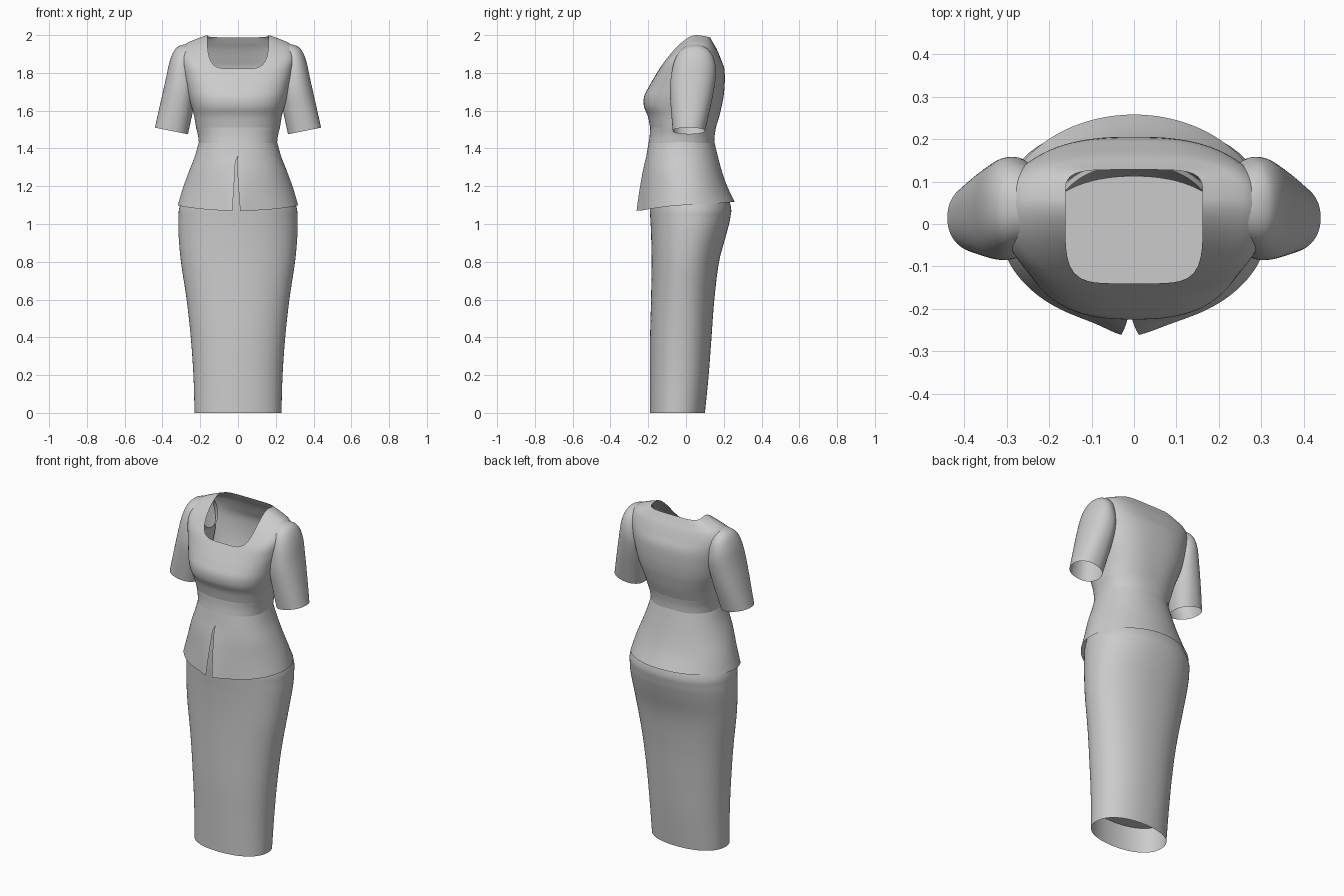
import bpy, bmesh, math

if "Cube" in bpy.data.objects:
    bpy.data.objects.remove(bpy.data.objects["Cube"])

SEG = 72


def smooth_rows(rows, steps=5):
    """Catmull-Rom interpolation of the section parameters."""
    out = []
    for i in range(len(rows) - 1):
        p0, p1 = rows[max(i - 1, 0)], rows[i]
        p2, p3 = rows[i + 1], rows[min(i + 2, len(rows) - 1)]
        for k in range(steps):
            t = k / steps
            out.append([0.5 * (2 * b + (c - a) * t + (2 * a - 5 * b + 4 * c - d) * t * t
                               + (3 * b - a - 3 * c + d) * t ** 3)
                        for a, b, c, d in zip(p0, p1, p2, p3)])
    out.append(list(rows[-1]))
    return out


def loft(name, rings, closed=True):
    """Skin a list of point rings into a smooth open shell."""
    bm = bmesh.new()
    grid = [[bm.verts.new(p) for p in r] for r in rings]
    n = len(grid[0])
    for a, b in zip(grid, grid[1:]):
        for j in range(n if closed else n - 1):
            k = (j + 1) % n
            bm.faces.new((a[j], a[k], b[k], b[j]))
    bmesh.ops.remove_doubles(bm, verts=bm.verts, dist=0.0002)
    bmesh.ops.recalc_face_normals(bm, faces=bm.faces)
    for f in bm.faces:
        f.smooth = True
    me = bpy.data.meshes.new(name)
    bm.to_mesh(me)
    bm.free()
    ob = bpy.data.objects.new(name, me)
    bpy.context.collection.objects.link(ob)
    return ob


def section(row, angles):
    """Rounded body section: z front/side/back, half width, y front/centre/back, squareness."""
    zf, zs, zb, hw, yf, yc, yb, n = row
    pts = []
    for a in angles:
        c, s = math.cos(a), math.sin(a)
        r = (abs(c) ** n + abs(s) ** n) ** (-1 / n)
        v = s * r
        y = yc + v * ((yb - yc) if v > 0 else (yc - yf))
        z = zs + ((zb if v > 0 else zf) - zs) * min(abs(v), 1) ** 1.6
        pts.append([hw * c * r, y, z])
    return pts


FULL = [2 * math.pi * i / SEG for i in range(SEG)]


def flat(z, hw, yf, yb, n=2.2):
    return (z, z, z, hw, yf, (yf + yb) / 2, yb, n)


# pencil skirt, running up under the peplum
skirt_rows = [flat(0, .23, -.19, .10), flat(.2, .236, -.19, .12), flat(.4, .25, -.19, .135),
              flat(.6, .272, -.185, .15), flat(.8, .302, -.182, .175), flat(.95, .315, -.185, .215),
              flat(1.03, .315, -.189, .234), flat(1.1, .307, -.192, .236),
              flat(1.25, .25, -.19, .185), flat(1.43, .195, -.18, .14)]
loft("skirt", [section(r, FULL) for r in smooth_rows(skirt_rows)])

# flat panel inside the hem
panel = bpy.data.meshes.new("hem_panel")
panel.from_pydata(section(flat(.15, .232, -.188, .113), FULL), [], [list(range(SEG))])
bpy.context.collection.objects.link(bpy.data.objects.new("hem_panel", panel))

# peplum with a front slit that opens downwards
peplum_rows = [flat(1.435, .207, -.197, .15), flat(1.36, .228, -.21, .168),
               flat(1.28, .259, -.222, .19, 2.1),
               (1.18, 1.19, 1.2, .292, -.232, 0, .218, 2),
               (1.07, 1.10, 1.118, .318, -.24, 0, .258, 2)]
rings = []
for row in smooth_rows(peplum_rows):
    open_ = max(0, (1.36 - row[0]) / .29)
    gap = .01 * min(1, open_ * 12) + .055 * open_
    start = -math.pi / 2 + gap
    span = 2 * math.pi - 2 * gap
    ring = section(row, [start + span * i / (SEG * 2) for i in range(SEG * 2 + 1)])
    for p in ring:
        if p[1] < 0:
            near = math.exp(-(p[0] / .07) ** 2)
            p[1] -= .024 * open_ * near
            p[0] -= .01 * near * min(1, open_ * 12)
    rings.append(ring)
loft("peplum", rings, closed=False)

# waistband
band_rows = [flat(1.43, .207, -.197, .15, 2.3), flat(1.47, .212, -.192, .152, 2.3),
             flat(1.51, .222, -.19, .158, 2.35)]
loft("waistband", [section(r, FULL) for r in smooth_rows(band_rows)])

# bodice from the waistband over bust and shoulders to the square neckline
bodice_rows = [
    (1.51, 1.51, 1.51, .222, -.19, -.016, .158, 2.35),
    (1.57, 1.57, 1.57, .232, -.202, -.015, .176, 2.5),
    (1.62, 1.62, 1.62, .246, -.222, -.01, .188, 2.6),
    (1.67, 1.67, 1.67, .262, -.223, 0, .198, 2.6),
    (1.715, 1.74, 1.74, .278, -.203, .01, .205, 2.6),
    (1.76, 1.82, 1.82, .296, -.178, .02, .203, 2.6),
    (1.79, 1.90, 1.875, .304, -.16, .035, .184, 2.7),
    (1.806, 1.95, 1.925, .28, -.15, .045, .163, 3),
    (1.816, 1.98, 1.96, .22, -.144, .05, .143, 3.8),
    (1.822, 2.0, 1.988, .162, -.14, .05, .128, 5)]
loft("bodice", [section(r, FULL) for r in smooth_rows(bodice_rows)])

# sleeves: outer x/z, inner x/z, y front/back of each section
sleeve_rows = [(.44, 1.51, .265, 1.475, -.07, .10), (.412, 1.635, .24, 1.59, -.08, .128),
               (.385, 1.755, .225, 1.67, -.085, .148), (.362, 1.86, .22, 1.72, -.077, .158),
               (.335, 1.922, .22, 1.75, -.065, .155), (.30, 1.947, .22, 1.78, -.05, .143),
               (.24, 1.955, .2, 1.8, -.03, .12)]
for name, side in (("left_sleeve", 1), ("right_sleeve", -1)):
    rings = []
    for xo, zo, xi, zi, y0, y1 in smooth_rows(sleeve_rows):
        ring = []
        for a in FULL:
            c, s = math.cos(a), math.sin(a)
            r = (abs(c) ** 2.2 + abs(s) ** 2.2) ** (-1 / 2.2)
            u, v = c * r, s * r
            ring.append((side * ((xo + xi) / 2 + u * (xo - xi) / 2),
                         (y0 + y1) / 2 + v * (y1 - y0) / 2,
                         (zo + zi) / 2 + u * (zo - zi) / 2))
        rings.append(ring)
    loft(name, rings)
